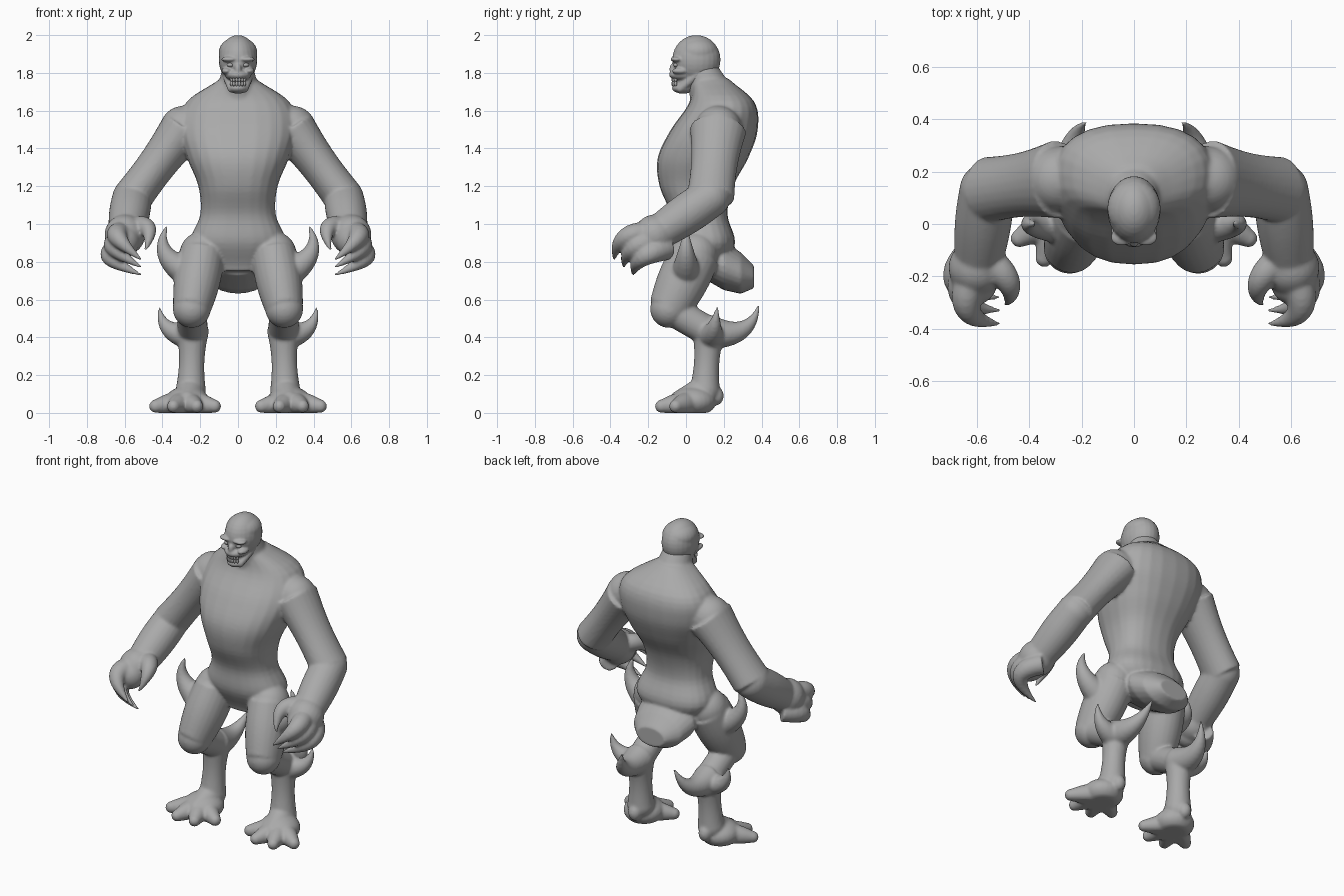
import bpy, bmesh, math
from mathutils import Matrix, Vector

cube = bpy.data.objects.get("Cube")
if cube:
    bpy.data.objects.remove(cube)

grey = bpy.data.materials.new("stone grey")
grey.use_nodes = True
grey.diffuse_color = (.4, .4, .4, 1)
grey.node_tree.nodes["Principled BSDF"].inputs["Base Color"].default_value = grey.diffuse_color


def skin(bm, rings):
    """Close a row of vertex rings into a capped tube."""
    loops = [[bm.verts.new(point) for point in ring] for ring in rings]
    for lower, upper in zip(loops, loops[1:]):
        for j in range(len(lower)):
            bm.faces.new((lower[j - 1], lower[j], upper[j], upper[j - 1]))
    bm.faces.new(loops[0])
    bm.faces.new(loops[-1])


def oval(centre, across, along, power=2, sides=24):
    """Superellipse ring spanned by two axis vectors."""
    ring = []
    for j in range(sides):
        angle = math.tau * j / sides
        c, s = math.cos(angle), math.sin(angle)
        c = math.copysign(abs(c) ** (2 / power), c)
        s = math.copysign(abs(s) ** (2 / power), s)
        ring.append(centre + across * c + along * s)
    return ring


def sweep(bm, start, bend, end, radius, depth=1, steps=12):
    """Tube along a quadratic curve; radius is a function of progress."""
    start, bend, end = Vector(start), Vector(bend), Vector(end)
    rings = []
    for i in range(steps + 1):
        t = i / steps
        centre = start.lerp(bend, t).lerp(bend.lerp(end, t), t)
        heading = (end.lerp(bend, 1 - t) - bend.lerp(start, 1 - t)).normalized()
        across = Vector((1, 0, 0))
        across = (across - heading * across.dot(heading)).normalized()
        along = heading.cross(across)
        rings.append(oval(centre, across * radius(t), along * radius(t) * depth))
    skin(bm, rings)


def ball(bm, centre, size):
    place = Matrix.Translation(centre) @ Matrix.Diagonal((*size, 1))
    bmesh.ops.create_uvsphere(bm, u_segments=24, v_segments=16, radius=1, matrix=place)


def limb(bm, start, end, first, last, bulge=0, depth=1):
    """Straight muscle with round ends and a swelling in the middle."""
    start, end = Vector(start), Vector(end)
    sweep(bm, start, (start + end) / 2, end,
          lambda t: first + (last - first) * t + bulge * math.sin(math.pi * t), depth)
    ball(bm, start, [first] * 3)
    ball(bm, end, [last] * 3)


def spike(bm, start, bend, end, size, power=1):
    """Curved horn; a higher power stays thick for longer."""
    sweep(bm, start, bend, end, lambda t: size * (1 - t ** power) + .006)


def mirror(bm):
    """Copy everything so far to the other side."""
    copy = bmesh.ops.duplicate(bm, geom=bm.verts[:] + bm.edges[:] + bm.faces[:])
    for item in copy["geom"]:
        if isinstance(item, bmesh.types.BMVert):
            item.co.x *= -1


def finish(bm, name, voxel=None):
    """Turn the mesh into an object, fused into one skin if voxel is set."""
    for vert in bm.verts:
        vert.co.z = max(vert.co.z, 0)
    bmesh.ops.recalc_face_normals(bm, faces=bm.faces)
    for face in bm.faces:
        face.smooth = True
    mesh = bpy.data.meshes.new(name)
    bm.to_mesh(mesh)
    bm.free()
    mesh.materials.append(grey)
    thing = bpy.data.objects.new(name, mesh)
    bpy.context.collection.objects.link(thing)
    if voxel:
        fuse = thing.modifiers.new("fuse", 'REMESH')
        fuse.mode = 'VOXEL'
        fuse.voxel_size = voxel
        fuse.use_smooth_shade = True
        soften = thing.modifiers.new("soften", 'SMOOTH')
        soften.iterations = 5


# Joints of the left side
shoulder, elbow = (.29, .17, 1.5), (.56, .13, 1.14)
wrist, palm = (.59, -.12, .97), (.61, -.22, .91)
hip, knee = (.19, .05, .84), (.245, -.09, .55)
hock, ankle = (.24, .12, .43), (.25, .1, .12)

# Arms and legs
body = bmesh.new()
limb(body, (.13, .19, 1.54), shoulder, .12, .125)
limb(body, shoulder, elbow, .125, .105, bulge=-.012, depth=1.2)
limb(body, elbow, wrist, .105, .095, bulge=.008)
limb(body, wrist, palm, .095, .09, bulge=.015)
limb(body, hip, knee, .12, .1, bulge=.012, depth=1.1)
limb(body, knee, hock, .08, .08)
limb(body, hock, ankle, .085, .08, bulge=-.015)
limb(body, ankle, (.27, -.03, .06), .08, .06)
ball(body, (.27, .04, .06), (.12, .12, .08))
ball(body, (.25, .16, .09), (.04, .04, .05))

# Three curled fingers and a thumb
for i in range(3):
    back, down = i * .05, i * .04
    spike(body, (.61, back - .2, .95 - down), (.7 + down, back - .37, .96 - down * 1.5),
          (.51, back - .38, .81 - down), .055, power=2)
spike(body, (.55, -.14, .98), (.43, -.24, 1.02), (.49, -.31, .86), .05, power=2)

# Toes in a fan
for i in range(4):
    angle = math.radians(40 * (i - 1.5))
    tip = (.28 + .18 * math.sin(angle), .03 - .17 * math.cos(angle), .035)
    limb(body, (.28, .04, .06), tip, .06, .035, bulge=.01)

# Spikes on the hips and hocks
spike(body, (.24, 0, .73), (.46, 0, .83), (.375, 0, .99), .08)
spike(body, (.26, .13, .41), (.41, .15, .42), (.415, .165, .56), .07)
spike(body, (.245, .12, .43), (.25, .34, .38), (.185, .385, .57), .085)
mirror(body)

# Torso: half width, front and back at even heights
sections = [(.15, 0, .2), (.25, -.07, .26), (.2, -.08, .22), (.21, -.14, .25),
            (.27, -.15, .33), (.31, -.08, .38), (.27, .02, .36), (.06, .03, .2)]
rows = [Vector(section) for section in sections]
rows = rows[:1] + rows + rows[-1:]
rings = []
for k in range(len(sections) - 1):
    before, low, high, after = rows[k:k + 4]
    for i in range(5):
        t = i / 5
        # Smooth blend between neighbouring sections
        slope_low, slope_high = (high - before) / 2, (after - low) / 2
        ease = t * t * (3 - 2 * t)
        row = low.lerp(high, ease) + t * (1 - t) * (slope_low * (1 - t) - slope_high * t)
        width, front, back = row
        centre = Vector((0, (front + back) / 2, .75 + .15 * (k + t)))
        rings.append(oval(centre, Vector((width, 0, 0)), Vector((0, (back - front) / 2, 0)), 2.4))
skin(body, rings)

# Neck, and the rump as an angular wedge: depth, height, half width, half thickness
limb(body, (0, .14, 1.67), (0, .07, 1.84), .12, .08)
wedge = [(.06, .82, .17, .09), (.2, .78, .2, .13), (.29, .74, .17, .11), (.36, .72, .1, .06)]
skin(body, [oval(Vector((0, y, z)), Vector((width, 0, 0)), Vector((0, 0, height)))
            for y, z, width, height in wedge])
finish(body, "body", voxel=.009)

# Head: paired ridges first, then the skull
head = bmesh.new()
ball(head, (.045, -.05, 1.872), (.045, .033, .015))
ball(head, (.06, -.03, 1.81), (.028, .045, .018))
limb(head, (.06, .06, 1.79), (.035, -.03, 1.715), .025, .02)
mirror(head)
ball(head, (0, .055, 1.87), (.102, .128, .13))
ball(head, (0, .06, 1.91), (.102, .11, .08))
ball(head, (0, -.01, 1.79), (.07, .08, .035))
ball(head, (0, -.015, 1.72), (.055, .06, .03))
ball(head, (0, .02, 1.75), (.055, .07, .05))
ball(head, (0, -.07, 1.82), (.018, .018, .03))
finish(head, "head", voxel=.006)

# Eyes
eyes = bmesh.new()
ball(eyes, (.04, -.052, 1.842), (.018, .015, .012))
mirror(eyes)
finish(eyes, "eyes")

# Teeth in two rows around the jaw
teeth = bmesh.new()
for i in range(3):
    angle = .13 + i * .27
    x, y = .055 * math.sin(angle), -.07 * math.cos(angle)
    for z in (1.765, 1.743):
        ball(teeth, (x, y, z), (.008, .008, .014))
mirror(teeth)
finish(teeth, "teeth")
